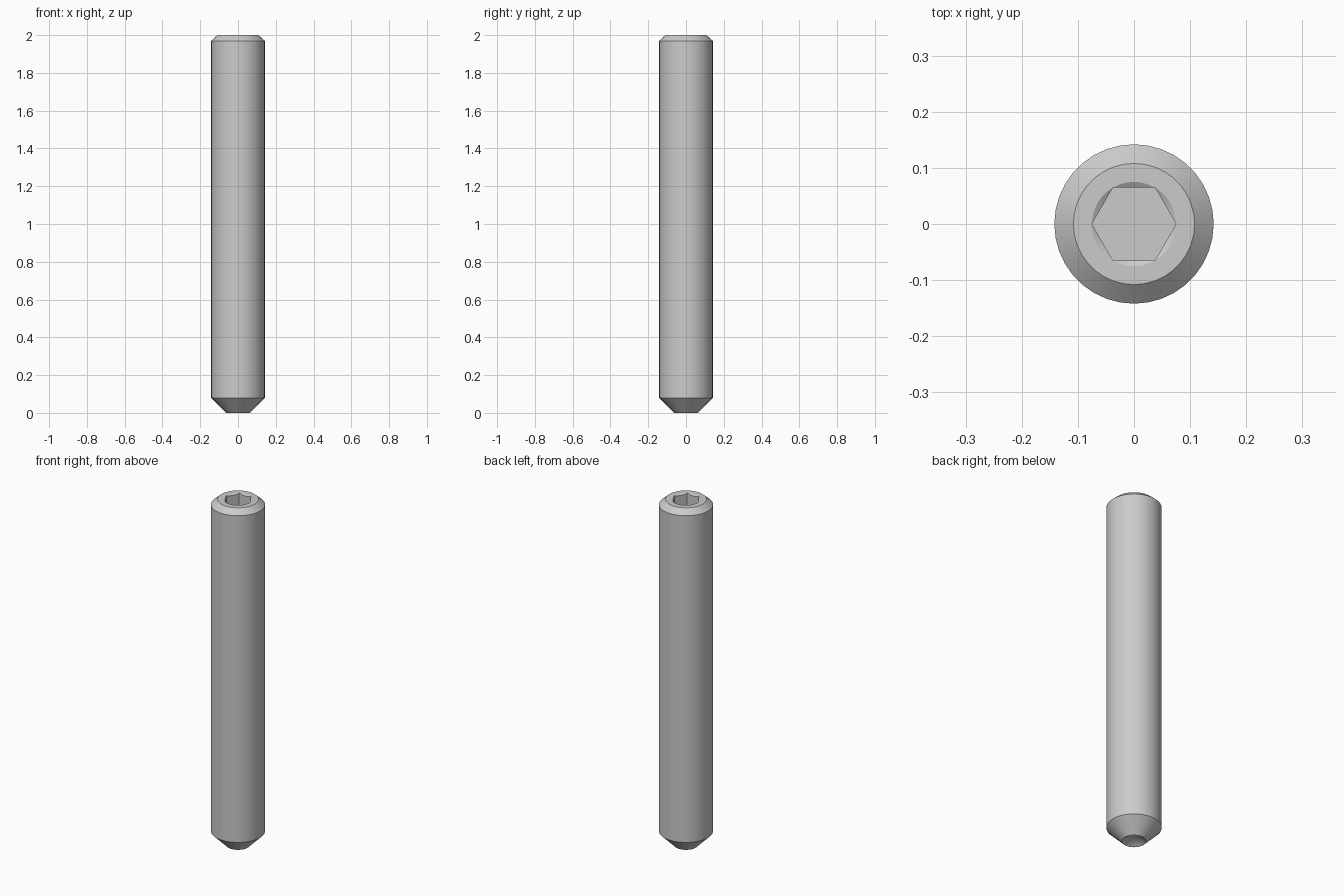
import bpy, bmesh, math

if "Cube" in bpy.data.objects:
    bpy.data.objects.remove(bpy.data.objects["Cube"])

N = 36          # sides of the round body (multiple of 6 so the hex lines up)
HEX = 0.075     # centre to corner of the hex socket
DEPTH = 0.165   # socket depth


def hex_radius(a):
    """Distance from the centre to the hexagon edge at angle a."""
    s = a % (math.pi / 3) - math.pi / 6
    return HEX * math.cos(math.pi / 6) / math.cos(s)


def ring(bm, radius, height):
    """One loop of N points; radius and height are functions of the angle."""
    angles = [2 * math.pi * i / N for i in range(N)]
    return [bm.verts.new((radius(a) * math.cos(a), radius(a) * math.sin(a), height(a)))
            for a in angles]


bm = bmesh.new()

# Outer profile: cup rim, point cone, shank, top chamfer, socket mouth
rings = [ring(bm, lambda a, r=r: r, lambda a, z=z: z)
         for r, z in [(0.062, 0), (0.142, 0.08), (0.142, 1.97), (0.108, 2), (HEX, 2)]]

# Countersink running into the hex walls, then the socket floor
rings.append(ring(bm, hex_radius, lambda a: 2 - 0.6 * (HEX - hex_radius(a))))
rings.append(ring(bm, hex_radius, lambda a: 2 - DEPTH))

for low, high in zip(rings, rings[1:]):
    for i in range(N):
        j = (i + 1) % N
        bm.faces.new((low[i], low[j], high[j], high[i]))
bm.faces.new(rings[-1])

# Conical cup in the tip
apex = bm.verts.new((0, 0, 0.04))
for i in range(N):
    bm.faces.new((rings[0][(i + 1) % N], rings[0][i], apex))

bmesh.ops.remove_doubles(bm, verts=bm.verts, dist=1e-5)
bmesh.ops.recalc_face_normals(bm, faces=bm.faces)

mesh = bpy.data.meshes.new("set_screw")
bm.to_mesh(mesh)
bm.free()
screw = bpy.data.objects.new("set_screw", mesh)
bpy.context.collection.objects.link(screw)

bpy.context.view_layer.objects.active = screw
screw.select_set(True)
bpy.ops.object.shade_smooth_by_angle(angle=math.radians(25))
